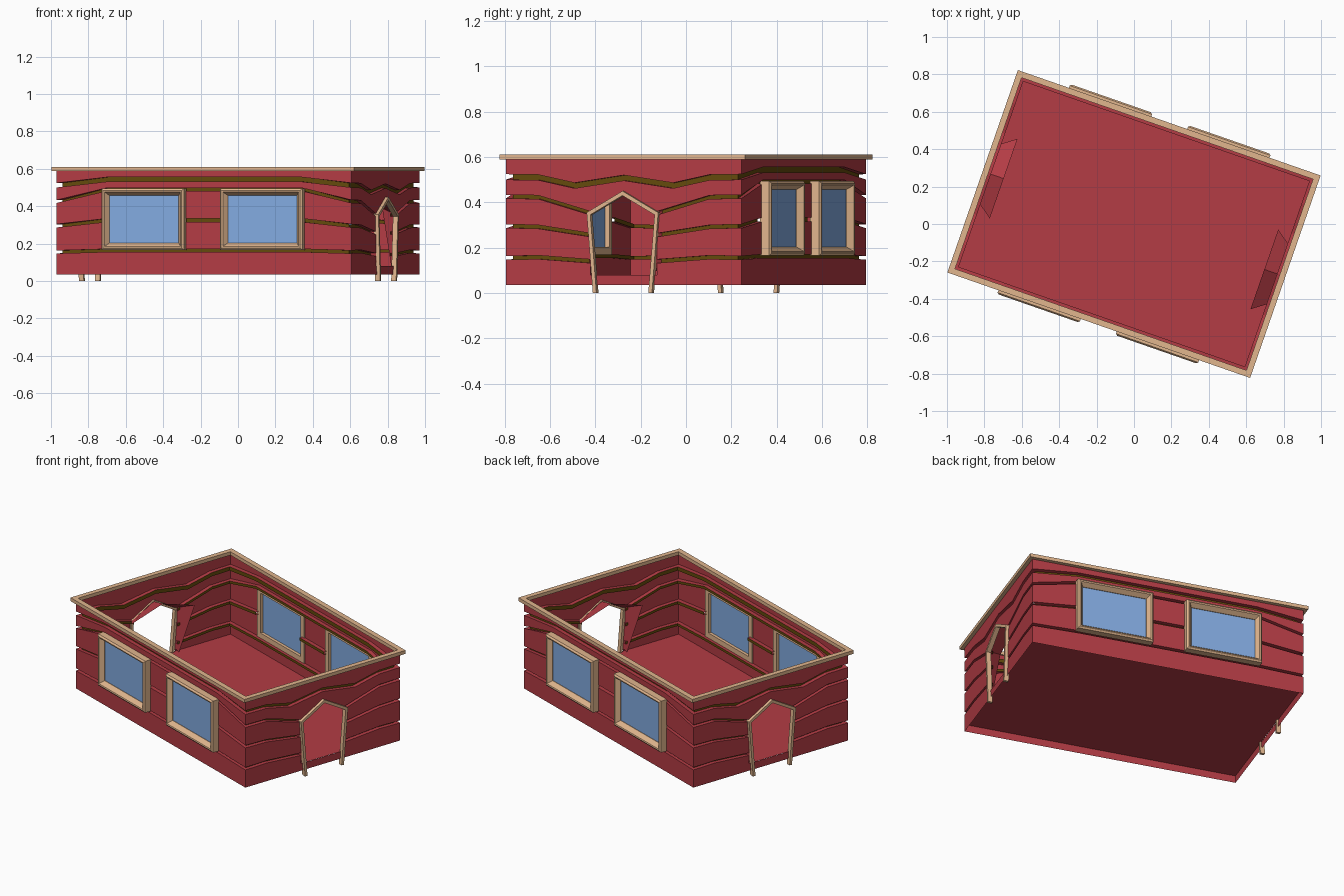
import bpy, bmesh
from math import radians, pi
from mathutils import Matrix

if "Cube" in bpy.data.objects:
    bpy.data.objects.remove(bpy.data.objects["Cube"])

TURN = radians(-19.2)          # whole room is turned on the grid
HX, HY, GROOVE = 0.835, 0.55, 0.025


def mat(name, rgb):
    m = bpy.data.materials.new(name)
    m.diffuse_color = (*[(c / 255) ** 2.2 for c in rgb], 1)
    m.use_nodes = True
    m.node_tree.nodes["Principled BSDF"].inputs["Base Color"].default_value = m.diffuse_color
    return m


RED = mat("red_boards", (178, 62, 70))
OLIVE = mat("olive_groove", (100, 76, 20))
TAN = mat("tan_trim", (224, 180, 140))
BLUE = mat("window_glass", (130, 170, 224))


def make(name, bm, mats, angle=0.0):
    """Turn a bmesh into an object, rotated by angle plus the room's turn."""
    bm.transform(Matrix.Rotation(TURN + angle, 4, 'Z'))
    me = bpy.data.meshes.new(name)
    bm.to_mesh(me)
    bm.free()
    for m in mats:
        me.materials.append(m)
    ob = bpy.data.objects.new(name, me)
    bpy.context.collection.objects.link(ob)
    return ob


def lerp_table(pts, u):
    """Height at |u| on a mirrored polyline."""
    u = abs(u)
    for (a, za), (b, zb) in zip(pts, pts[1:]):
        if u <= b + 1e-6:
            return za + (zb - za) * (u - a) / (b - a)
    return pts[-1][1]


def wall(name, half, out, cols, grooves, is_open, to_xyz, angle):
    """Board sheet with recessed grooves; openings are skipped cells."""
    bm = bmesh.new()
    cols = sorted({s * c for c in cols for s in (-1, 1)})
    grid = []
    for u in cols:
        rows = [(0.035, 0), (0.08, 0)]
        for pts, h in grooves:
            z = lerp_table(pts, u)
            rows += [(z - h, 0), (z - h, GROOVE), (z + h, GROOVE), (z + h, 0)]
        rows.append((0.595, 0))
        line = []
        for z, d in rows:
            uu = max(-(half - d), min(half - d, u))
            line.append(bm.verts.new(to_xyz(uu, out - d, z)))
        grid.append(line)
    for i in range(len(cols) - 1):
        mid = (cols[i] + cols[i + 1]) / 2
        for r in range(len(grid[0]) - 1):
            if is_open(abs(mid), r):
                continue
            f = bm.faces.new((grid[i][r], grid[i + 1][r], grid[i + 1][r + 1], grid[i][r + 1]))
            if r >= 2 and (r - 2) % 4 == 1:
                f.material_index = 1
    loose = [v for v in bm.verts if not v.link_faces]
    bmesh.ops.delete(bm, geom=loose, context='VERTS')
    make(name, bm, [RED, OLIVE], angle)


def loft(bm, rings, closed_path=True, closed_rings=True):
    """Join point rings with quads."""
    vs = [[bm.verts.new(p) for p in ring] for ring in rings]
    n, m = len(vs), len(vs[0])
    for i in range(n if closed_rings else n - 1):
        for j in range(m if closed_path else m - 1):
            a, b = vs[i], vs[(i + 1) % n]
            bm.faces.new((a[j], a[(j + 1) % m], b[(j + 1) % m], b[j]))
    if not closed_path and closed_rings:
        bm.faces.new([r[0] for r in vs])
        bm.faces.new([r[-1] for r in reversed(vs)])
    bmesh.ops.recalc_face_normals(bm, faces=bm.faces[:])


def front(u, d, z):
    return (u, -d, z)


def right(u, d, z):
    return (d, u, z)


# groove heights along |u|, with half thickness
LONG = [([(0, .163), (.57, .163), (.835, .155)], .008),
        ([(0, .325), (.57, .325), (.835, .295)], .009),
        ([(0, .490), (.57, .490), (.835, .425)], .008),
        ([(0, .543), (.57, .543), (.835, .512)], .012)]
SHORT = [([(0, .135), (.15, .140), (.40, .158), (.55, .155)], .008),
         ([(0, .240), (.15, .255), (.40, .292), (.55, .295)], .008),
         ([(0, .432), (.155, .352), (.40, .423), (.55, .425)], .008),
         ([(0, .508), (.23, .474), (.40, .510), (.55, .512)], .012)]


def half_room(tag, ang):
    # long wall with two window openings
    wall("long_wall_" + tag, HX, HY, (.55, .12, HX), LONG,
         lambda m, r: .12 < m < .55 and 5 <= r < 10, front, ang)
    # short wall with a pointed doorway
    wall("door_wall_" + tag, HY, HX, (0, .155, .23, .40, HY), SHORT,
         lambda m, r: m < .155 and 1 <= r < 13, right, ang)

    # windows: bevelled frame and pane
    for k, cx in enumerate((-.335, .335)):
        def rect(inset, d):
            w, lo, hi = .233 - inset, .166 + inset, .494 - inset
            return [front(cx + s * w, d, z) for s, z in ((-1, lo), (1, lo), (1, hi), (-1, hi))]
        bm = bmesh.new()
        loft(bm, [rect(0, .543), rect(0, .586), rect(.010, .594),
                  rect(.018, .592), rect(.037, .565), rect(.037, .543)])
        make(f"window_frame_{tag}_{k}", bm, [TAN], ang)
        bm = bmesh.new()
        bm.faces.new([bm.verts.new(p) for p in rect(.036, .562)])
        make(f"window_glass_{tag}_{k}", bm, [BLUE], ang)

    # pointed door frame
    outer = [(-.138, .0), (-.167, .355), (0, .450), (.167, .355), (.138, .0)]
    inner = [(-.121, .0), (-.150, .345), (0, .430), (.150, .345), (.121, .0)]
    bm = bmesh.new()
    loft(bm, [[right(v, d, z) for v, z in path] for path, d in
              ((outer, .825), (outer, .853), (inner, .853), (inner, .825))], closed_path=False)
    make("door_frame_" + tag, bm, [TAN], ang)

    # splayed lining behind the doorway
    bm = bmesh.new()
    edge = [(-.150, HX, .10), (-.155, HX, .355), (0, HX, .438), (.155, HX, .355), (.150, HX, .10)]
    back = [(-.165, .81, .08), (-.225, .738, .39), (0, .738, .46), (.225, .738, .39), (.165, .81, .08)]
    loft(bm, [[right(*p) for p in edge], [right(*p) for p in back]],
         closed_path=False, closed_rings=False)
    make("door_lining_" + tag, bm, [RED], ang)


half_room("a", 0)
half_room("b", pi)

# floor sheet
bm = bmesh.new()
bm.faces.new([bm.verts.new((sx * (HX - .001), sy * (HY - .001), .08))
              for sx, sy in ((-1, -1), (1, -1), (1, 1), (-1, 1))])
make("floor", bm, [RED])

# top rail around the walls
bm = bmesh.new()
loft(bm, [[(sx * (.857 - i), sy * (.573 - i), z) for sx, sy in ((-1, -1), (1, -1), (1, 1), (-1, 1))]
          for i, z in ((0, .588), (0, .61), (.032, .61), (.032, .588))])
make("top_rail", bm, [TAN])
